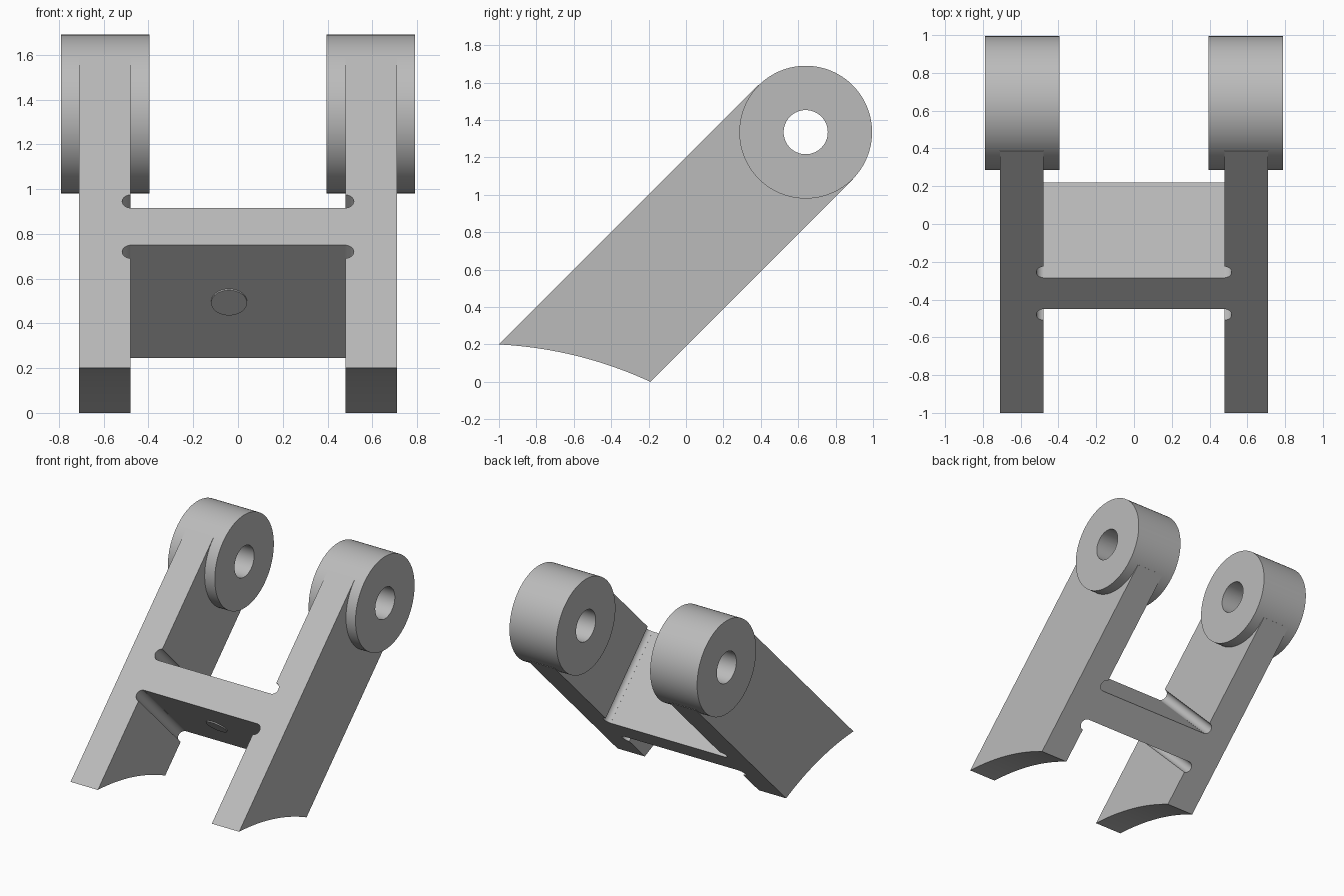
import bpy
import bmesh
from math import sin, cos, pi, radians, sqrt
from mathutils import Matrix, Vector

cube = bpy.data.objects.get("Cube")
if cube:
    bpy.data.objects.remove(cube, do_unlink=True)

grey = bpy.data.materials.new("light grey")
grey.use_nodes = True
colour = (0.5, 0.5, 0.5, 1)
grey.diffuse_color = colour
grey.node_tree.nodes["Principled BSDF"].inputs["Base Color"].default_value = colour

# Shared dimensions; the bracket leans back at 45 degrees
PIVOT = Vector((0, 0.64, 1.335))
BOSS_R, BORE_R = 0.355, 0.118
ARM_IN, ARM_OUT = 0.48, 0.71
FRONT, BACK = 1.2, 0.19          # z - y on the front and back sloping planes
WEB_LOW, WEB_HIGH = 0.30, 0.63   # y + z on the two faces of the web
GROOVE_R = 0.0425


def finish(name, bm):
    bmesh.ops.recalc_face_normals(bm, faces=bm.faces)
    mesh = bpy.data.meshes.new(name)
    bm.to_mesh(mesh)
    bm.free()
    mesh.materials.append(grey)
    obj = bpy.data.objects.new(name, mesh)
    bpy.context.collection.objects.link(obj)
    return obj


def extrude_profile(name, points, x0, x1):
    """Extrude a (y, z) outline between two x positions."""
    bm = bmesh.new()
    face = bm.faces.new([bm.verts.new((x0, y, z)) for y, z in points])
    out = bmesh.ops.extrude_face_region(bm, geom=[face])
    verts = [v for v in out["geom"] if isinstance(v, bmesh.types.BMVert)]
    bmesh.ops.translate(bm, verts=verts, vec=(x1 - x0, 0, 0))
    return finish(name, bm)


def cylinder(name, centre, axis, radius, length, sides):
    bm = bmesh.new()
    turn = Vector((0, 0, 1)).rotation_difference(Vector(axis)).to_matrix().to_4x4()
    bmesh.ops.create_cone(bm, cap_ends=True, segments=sides, radius1=radius,
                          radius2=radius, depth=length,
                          matrix=Matrix.Translation(centre) @ turn)
    return finish(name, bm)


def cut(obj, cutters):
    for cutter in cutters:
        cutter.hide_render = True
        mod = obj.modifiers.new("cut", "BOOLEAN")
        mod.operation, mod.solver, mod.object = "DIFFERENCE", "EXACT", cutter
    bpy.context.view_layer.update()
    graph = bpy.context.evaluated_depsgraph_get()
    mesh = bpy.data.meshes.new_from_object(obj.evaluated_get(graph))
    obj.modifiers.clear()
    obj.data = mesh
    for cutter in cutters:
        bpy.data.objects.remove(cutter, do_unlink=True)


def slope(diff, total):
    """(y, z) where z - y = diff and y + z = total."""
    return ((total - diff) / 2, (total + diff) / 2)


# Arm outline: concave saddle at the foot, tangent to the boss at the top
foot_front, foot_back = Vector((-1, 0.2)), Vector((-0.19, 0))
chord = foot_back - foot_front
up = Vector((-chord.y, chord.x)).normalized()
saddle = []
for i in range(25):
    t = i / 24
    saddle.append(foot_front + chord * t + up * 0.04 * 4 * t * (1 - t))
top = PIVOT.y + PIVOT.z
arm_outline = [tuple(p) for p in saddle] + [slope(BACK, top), slope(FRONT, top)]

parts = []
for side, label in ((1, "left"), (-1, "right")):
    arm = extrude_profile(label + "_arm", arm_outline, side * ARM_IN, side * ARM_OUT)
    cutters = [cylinder("bore_cutter", PIVOT, (1, 0, 0), BORE_R, 3, 64)]
    # Round relief grooves beside both faces of the web
    for total, way in ((WEB_LOW, -1), (WEB_HIGH, 1)):
        y, z = slope((FRONT + BACK) / 2, total + way * GROOVE_R * sqrt(2))
        cutters.append(cylinder("groove_cutter", (side * 0.475, y, z),
                                (0, 1, -1), GROOVE_R, 1.2, 32))
    cut(arm, cutters)

    # Pivot boss with its through bore
    boss = cylinder(label + "_pivot_boss", PIVOT + Vector((side * 0.5925, 0, 0)),
                    (1, 0, 0), BOSS_R, 0.395, 96)
    cut(boss, [cylinder("bore_cutter", PIVOT, (1, 0, 0), BORE_R, 3, 64)])
    parts += [arm, boss]

# Cross web joining the arms
web_outline = [slope(FRONT, WEB_LOW), slope(BACK, WEB_LOW),
               slope(BACK, WEB_HIGH), slope(FRONT, WEB_HIGH)]
parts.append(extrude_profile("cross_web", web_outline, -ARM_IN, ARM_IN))

# Shallow round pad on the underside of the web
y, z = slope(FRONT - 0.505, WEB_LOW)
parts.append(cylinder("web_pad", (-0.04, y, z), (0, 1, 1), 0.08, 0.016, 48))

# Smooth curved surfaces, keep edges sharp
bpy.ops.object.select_all(action="DESELECT")
for obj in parts:
    obj.select_set(True)
bpy.context.view_layer.objects.active = parts[0]
bpy.ops.object.shade_smooth_by_angle(angle=radians(30))
